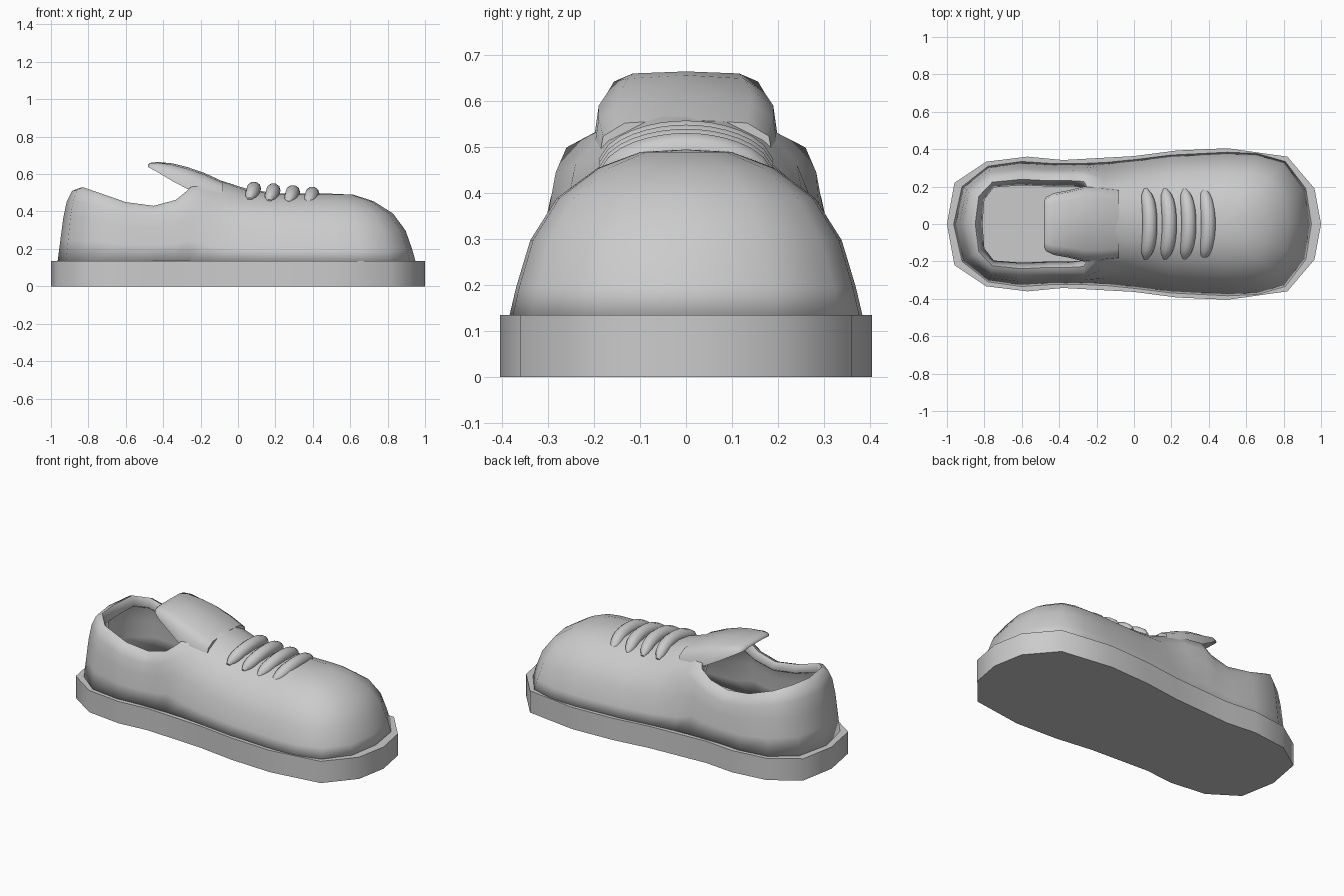
import bpy, bmesh, math

if "Cube" in bpy.data.objects:
    bpy.data.objects.remove(bpy.data.objects["Cube"])


def make_object(name, verts, faces, angle=50):
    mesh = bpy.data.meshes.new(name)
    mesh.from_pydata(verts, [], faces)
    bm = bmesh.new()
    bm.from_mesh(mesh)
    bmesh.ops.remove_doubles(bm, verts=bm.verts, dist=0.0005)
    bm.to_mesh(mesh)
    bm.free()
    ob = bpy.data.objects.new(name, mesh)
    bpy.context.collection.objects.link(ob)
    bpy.ops.object.select_all(action='DESELECT')
    ob.select_set(True)
    bpy.context.view_layer.objects.active = ob
    bpy.ops.object.shade_smooth_by_angle(angle=math.radians(angle))
    return ob


def mirror_loop(half):
    """Half outline from heel to toe, completed on the -y side."""
    return half + [(p[0], -p[1]) + tuple(p[2:]) for p in half[-2:0:-1]]


# Sole: chunky slab with straight walls
half = [(-1, 0), (-.96, .22), (-.79, .333), (-.57, .36), (-.38, .342), (0, .363),
        (.23, .393), (.5, .405), (.82, .36), (.965, .19), (1, 0)]
outline = mirror_loop(half)
n = len(outline)
verts = [(x, y, z) for z in (0, .135) for x, y in outline]
faces = [tuple(range(n)), tuple(range(2 * n - 1, n - 1, -1))]
faces += [((i + 1) % n, i, n + i, n + (i + 1) % n) for i in range(n)]
make_object("sole", verts, faces)

# Upper: columns running from the sole to the collar lip or the centre line
collar_shape = [(0, 0), (.1, .3), (.2, .6), (.32, .82), (.5, .96), (.75, 1), (1, .88)]
vamp_shape = [(0, 0), (.04, .18), (.12, .46), (.27, .71), (.5, .89), (.74, .985), (1, 1)]
# base x, base y, end x, end y, top z
collar = [(-.965, 0, -.81, 0, .525), (-.92, .2, -.80, .13, .53), (-.78, .31, -.75, .195, .505),
          (-.6, .335, -.6, .207, .45), (-.45, .325, -.45, .2, .43), (-.34, .325, -.33, .2, .462),
          (-.26, .325, -.27, .195, .515)]
vamp = [(-.15, .33, -.2, 0, .60), (0, .345, .05, 0, .52), (.2, .37, .2, 0, .497),
        (.5, .385, .45, 0, .495), (.66, .378, .5, 0, .495), (.81, .335, .5, 0, .495),
        (.92, .19, .5, 0, .495), (.95, 0, .5, 0, .495)]
columns = []
for group, shape in ((collar, collar_shape), (vamp, vamp_shape)):
    for bx, by, ex, ey, top in group:
        columns.append([(bx + (ex - bx) * u, by + (ey - by) * u, .13 + (top - .13) * h)
                        for u, h in shape])
columns += [[(x, -y, z) for x, y, z in c] for c in columns[-2:0:-1]]
n, rows = len(columns), len(collar_shape)
verts = [p for c in columns for p in c]
faces = []
for i in range(n):
    j = (i + 1) % n
    for r in range(rows - 1):
        faces.append((i * rows + r + 1, j * rows + r + 1, j * rows + r, i * rows + r))
upper = make_object("upper", verts, faces, 60)
# orient outward regardless of winding
toe_face = max(upper.data.polygons, key=lambda p: p.center.x)
if toe_face.normal.x < 0:
    upper.data.flip_normals()
solid = upper.modifiers.new("thickness", 'SOLIDIFY')
solid.thickness = .03
solid.offset = -1

# Tongue: lofted arch, rising backwards over the opening
section = [(-1, 0), (-.95, .6), (-.7, .92), (0, 1), (.7, .92), (.95, .6), (1, 0), (.6, .3), (-.6, .3)]
# x, half width, edge z, top z
stations = [(-.08, .19, .47, .56), (-.18, .2, .495, .606), (-.27, .2, .52, .637), (-.35, .18, .562, .657),
            (-.43, .165, .61, .665), (-.47, .145, .632, .66), (-.482, .12, .638, .65)]
m = len(section)
verts = [(x, w * u, e + (t - e) * h) for x, w, e, t in stations for u, h in section]
faces = [tuple(range(m)), tuple(reversed(range(len(verts) - m, len(verts))))]
for s in range(len(stations) - 1):
    for k in range(m):
        a, b = s * m + k, s * m + (k + 1) % m
        faces.append((b, a, a + m, b + m))
tongue = make_object("tongue", verts, faces, 60)
bm = bmesh.new()
bm.from_mesh(tongue.data)
bmesh.ops.recalc_face_normals(bm, faces=bm.faces)
bm.to_mesh(tongue.data)
bm.free()

# Laces: four tapered tubes arched across the vamp
for i in range(4):
    x0, top = .085 + .104 * i, .56 - .009 * i
    verts, faces = [], []
    steps, sides = 14, 10
    for s in range(steps + 1):
        t = -1 + 2 * s / steps
        radius = .039 * max(.3, (1 - abs(t) ** 5) ** .5)
        for k in range(sides):
            a = 2 * math.pi * k / sides
            verts.append((x0 - .022 * t * t + radius * math.cos(a),
                          .185 * t + radius * math.sin(a) * .45 * t,
                          top - .039 - .058 * t * t + radius * math.sin(a)))
    for s in range(steps):
        for k in range(sides):
            a, b = s * sides + k, s * sides + (k + 1) % sides
            faces.append((a, a + sides, b + sides, b))
    faces += [tuple(range(sides)), tuple(reversed(range(steps * sides, (steps + 1) * sides)))]
    make_object("lace_%d" % (i + 1), verts, faces)
